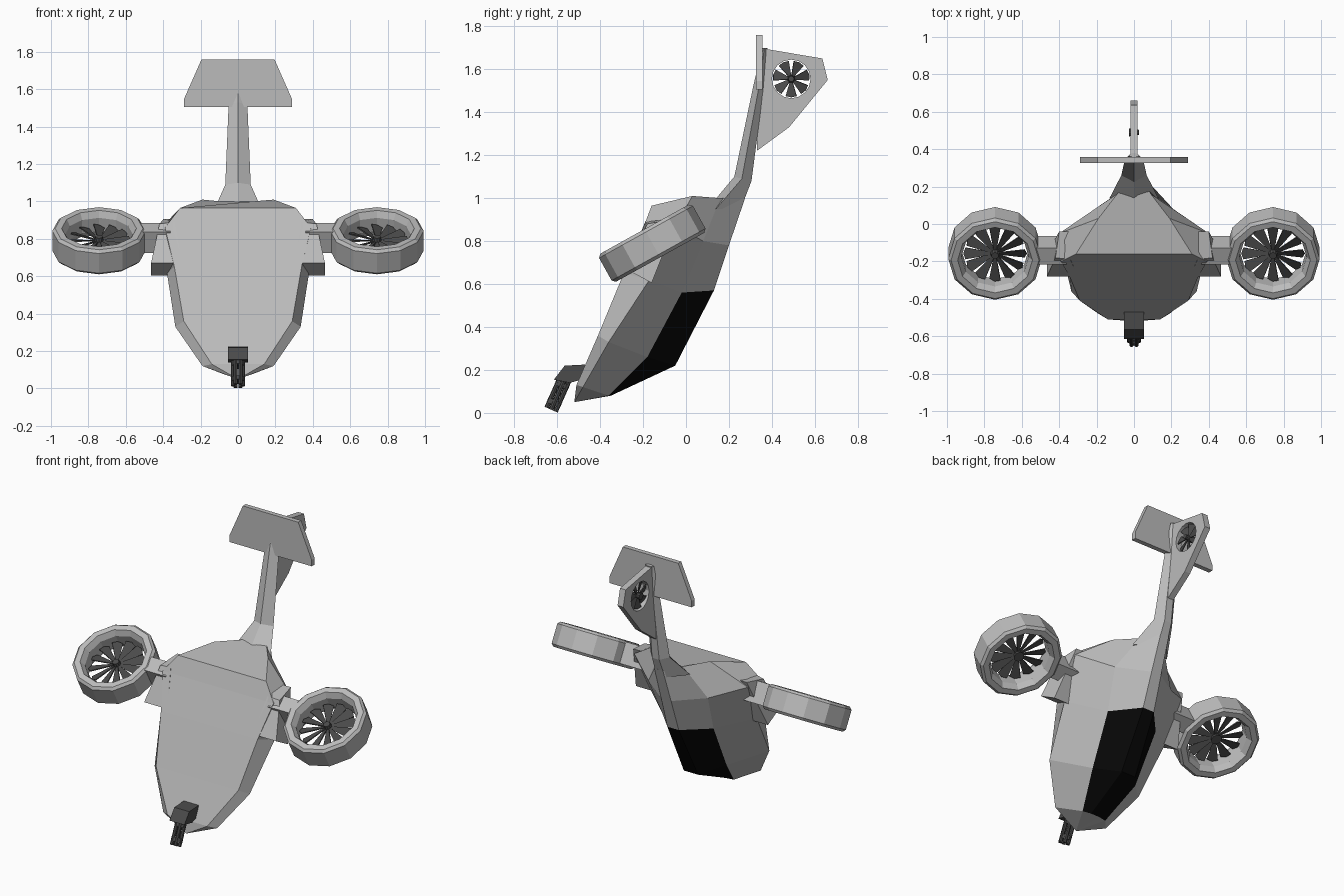
import bpy, bmesh
from math import sin, cos, pi, radians
from mathutils import Matrix, Vector

cube = bpy.data.objects.get("Cube")
if cube:
    bpy.data.objects.remove(cube, do_unlink=True)


def material(name, value):
    m = bpy.data.materials.new(name)
    m.use_nodes = True
    col = (value, value, value, 1)
    m.diffuse_color = col
    m.node_tree.nodes["Principled BSDF"].inputs["Base Color"].default_value = col
    return m


GREY = material("light grey", 0.5)
DARK = material("dark grey", 0.07)
BLACK = material("canopy black", 0.002)


def finish(bm, name, *mats, matrix=None):
    bmesh.ops.recalc_face_normals(bm, faces=bm.faces)
    if matrix:
        bm.transform(matrix)
    me = bpy.data.meshes.new(name)
    bm.to_mesh(me)
    bm.free()
    for m in mats:
        me.materials.append(m)
    ob = bpy.data.objects.new(name, me)
    bpy.context.scene.collection.objects.link(ob)
    return ob


def mirrored(half):
    """Closed ring from right-hand points running from front to back."""
    left = [(-x, y, z) for x, y, z in reversed(half) if x > 0]
    return list(half) + left


def loft(bm, rings, cap_start=True, cap_end=True, closed=False):
    rows = [[bm.verts.new(p) for p in r] for r in rings]
    pairs = list(zip(rows, rows[1:])) + ([(rows[-1], rows[0])] if closed else [])
    n = len(rows[0])
    faces = [[bm.faces.new((a[i], a[(i + 1) % n], b[(i + 1) % n], b[i]))
              for i in range(n)] for a, b in pairs]
    if cap_start:
        bm.faces.new(rows[0])
    if cap_end:
        bm.faces.new(rows[-1])
    return rows, faces


# Hull: belly edge, side crease, shoulder and ridge at each station
stations = [
    [(.14, -.51, .13), (.19, -.48, .12), (.085, -.36, .08), (.03, -.35, .08)],
    [(.29, -.41, .36), (.335, -.36, .33), (.16, -.18, .26), (.05, -.05, .22)],
    [(.34, -.29, .65), (.38, -.17, .62), (.18, -.02, .56), (.04, .13, .57)],
    [(.39, -.20, .86), (.40, -.05, .87), (.21, .08, .80), (.035, .20, .78)],
    [(.31, -.16, .965), (.19, .03, 1.01), (.09, .16, 1.0), (.03, .275, 1.0)],
]
bm = bmesh.new()
rows, faces = loft(bm, [mirrored(s) for s in stations], cap_start=False)
tip = bm.verts.new((0, -.52, .05))
for i in range(8):
    bm.faces.new((rows[0][i], rows[0][(i + 1) % 8], tip))
for band in faces[:2]:
    for i in (2, 3, 4):
        band[i].material_index = 1
finish(bm, "hull", GREY, BLACK)

# Tail boom with a ridge along its front
boom = [[(0, .10, .95), (.13, .14, .95), (.03, .255, .95)],
        [(0, .225, 1.10), (.068, .26, 1.09), (.025, .305, 1.08)],
        [(0, .315, 1.53), (.05, .34, 1.52), (.018, .36, 1.50)],
        [(0, .355, 1.70), (.03, .365, 1.70), (.012, .38, 1.70)]]
bm = bmesh.new()
loft(bm, [mirrored(s) for s in boom])
finish(bm, "tail_boom", GREY)


def slab(name, outline, mat, thickness, axis):
    """Extrude a flat outline evenly to both sides along an axis."""
    bm = bmesh.new()
    d = Vector(axis) * thickness / 2
    loft(bm, [[Vector(p) - d for p in outline], [Vector(p) + d for p in outline]])
    return finish(bm, name, mat)


# Tailplane
slab("tailplane", [(-.29, .342, 1.505), (.29, .342, 1.505), (.29, .342, 1.545),
                   (.195, .342, 1.76), (-.195, .342, 1.76), (-.29, .342, 1.545)],
     GREY, .03, (0, 1, 0))

# Tail fin with a round opening
HUB = Vector((0, .49, 1.555))
outline = [(.34, 1.70), (.635, 1.65), (.66, 1.55), (.48, 1.33), (.33, 1.22)]
hole = [(HUB.y + .09 * cos(a * pi / 8), HUB.z + .09 * sin(a * pi / 8)) for a in range(16)]
bm = bmesh.new()
edges = []
for loop in (outline, hole):
    vs = [bm.verts.new((-.02, y, z)) for y, z in loop]
    edges += [bm.edges.new((v, vs[i - 1])) for i, v in enumerate(vs)]
bmesh.ops.triangle_fill(bm, edges=edges, use_beauty=True, normal=(1, 0, 0))
ext = bmesh.ops.extrude_face_region(bm, geom=bm.faces[:], use_keep_orig=True)
bmesh.ops.translate(bm, vec=(.04, 0, 0),
                    verts=[g for g in ext["geom"] if isinstance(g, bmesh.types.BMVert)])
finish(bm, "tail_fin", GREY)


def fan(name, blades, radius, hub, depth, pitch, matrix):
    """Hub with pitched wedge blades, turning about local z."""
    bm = bmesh.new()
    bmesh.ops.create_cone(bm, cap_ends=True, segments=10, radius1=hub, radius2=hub * .6,
                          depth=depth)
    w = radius * sin(pi / blades) * .72
    for k in range(blades):
        turn = Matrix.Rotation(2 * pi * k / blades, 4, 'Z') @ Matrix.Rotation(pitch, 4, 'X')
        loft(bm, [[turn @ Vector((x, y, z)) for x, y in
                   ((hub * .7, -w * .25), (radius * .93, -w), (radius, 0),
                    (radius * .93, w), (hub * .7, w * .25))] for z in (-.003, .003)])
    return finish(bm, name, DARK, matrix=matrix)


fan("tail_fan", 7, .086, .022, .055, radians(20),
    Matrix.Translation(HUB) @ Matrix.Rotation(pi / 2, 4, 'Y'))

# Ducted fans, arms and shoulder blocks on both sides
profile = [(.235, .075), (.25, .06), (.25, -.06), (.235, -.075),
           (.20, -.075), (.18, -.04), (.18, .04), (.20, .075)]
for side, s in (("left", 1), ("right", -1)):
    tilt = Matrix.Rotation(radians(29), 4, 'X')
    place = Matrix.Translation((s * .743, -.157, .79)) @ tilt
    bm = bmesh.new()
    loft(bm, [[(r * cos(k * pi / 6), r * sin(k * pi / 6), h) for k in range(12)]
              for r, h in profile], False, False, True)
    finish(bm, side + "_duct", GREY, matrix=place)
    fan(side + "_lift_fan", 12, .17, .032, .05, radians(22), place)

    bm = bmesh.new()
    bmesh.ops.create_cube(bm, size=1, matrix=Matrix.Diagonal((.16, .10, .13, 1)))
    finish(bm, side + "_arm", GREY,
           matrix=Matrix.Translation((s * .44, -.14, .805)) @ tilt)

    bm = bmesh.new()
    loft(bm, [[(s * x, y, z) for x, y, z in ring] for ring in (
        [(.30, -.28, .67), (.465, -.28, .67), (.465, -.16, .605), (.30, -.16, .605)],
        [(.34, -.19, .89), (.42, -.18, .88), (.40, -.04, .905), (.34, -.04, .905)])])
    finish(bm, side + "_shoulder", GREY)

# Nose gun: mount block and a cluster of barrels
slab("gun_mount", [(0, -.615, .155), (0, -.565, .22), (0, -.47, .225),
                   (0, -.47, .16), (0, -.54, .14)], DARK, .105, (1, 0, 0))
start, end = Vector((0, -.555, .18)), Vector((0, -.628, .015))
aim = Matrix.Translation((start + end) / 2) @ (end - start).to_track_quat('Z', 'Y').to_matrix().to_4x4()
length = (end - start).length
bm = bmesh.new()
for k in range(6):
    off = Matrix.Translation((.026 * cos(k * pi / 3), .026 * sin(k * pi / 3), 0))
    bmesh.ops.create_cone(bm, cap_ends=True, segments=8, radius1=.011, radius2=.011,
                          depth=length, matrix=off)
for h in (-.2, .3):
    bmesh.ops.create_cone(bm, cap_ends=True, segments=12, radius1=.034, radius2=.034,
                          depth=.025, matrix=Matrix.Translation((0, 0, h * length)))
finish(bm, "gun_barrels", DARK, matrix=aim)
